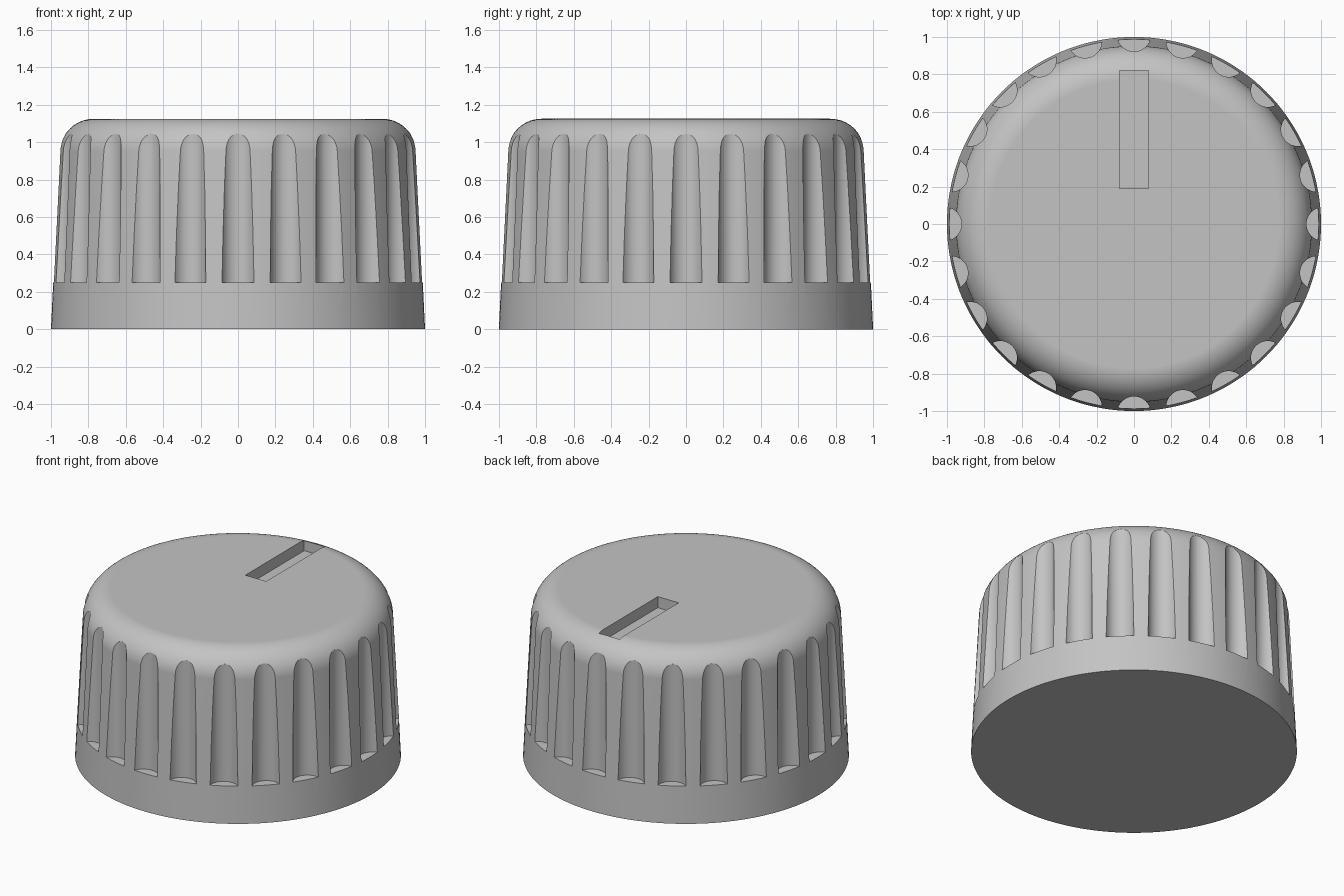
import bpy, bmesh
from math import sin, cos, pi, radians
from mathutils import Matrix

cube = bpy.data.objects.get("Cube")
if cube:
    bpy.data.objects.remove(cube, do_unlink=True)

HEIGHT = 1.125
SEGMENTS = 144
FLUTES = 24

grey = bpy.data.materials.new("plain grey")
grey.use_nodes = True
grey.diffuse_color = (0.55, 0.55, 0.55, 1)
grey.node_tree.nodes["Principled BSDF"].inputs["Base Color"].default_value = (0.55, 0.55, 0.55, 1)


def make_object(name, bm):
    bmesh.ops.recalc_face_normals(bm, faces=bm.faces)
    mesh = bpy.data.meshes.new(name)
    bm.to_mesh(mesh)
    bm.free()
    mesh.materials.append(grey)
    obj = bpy.data.objects.new(name, mesh)
    bpy.context.collection.objects.link(obj)
    return obj


# Knob body: tapered side with a rounded top edge, turned around z
fillet, steps = 0.18, 14
profile = [(1.0, 0.0), (0.988, 0.25)]
for i in range(steps + 1):
    a = radians(3) + (pi / 2 - radians(3)) * i / steps
    profile.append((0.772 + fillet * cos(a), HEIGHT - fillet + fillet * sin(a)))

bm = bmesh.new()
rings = []
for r, z in profile:
    rings.append([bm.verts.new((r * cos(2 * pi * k / SEGMENTS), r * sin(2 * pi * k / SEGMENTS), z))
                  for k in range(SEGMENTS)])
for low, high in zip(rings, rings[1:]):
    for k in range(SEGMENTS):
        n = (k + 1) % SEGMENTS
        bm.faces.new((low[k], low[n], high[n], high[k]))
bm.faces.new(rings[0][::-1])
bm.faces.new(rings[-1])
knob = make_object("knob_body", bm)

# Grip flutes: upright cylinders around the rim
bm = bmesh.new()
for i in range(FLUTES):
    turn = Matrix.Rotation(2 * pi * i / FLUTES, 4, "Z")
    place = turn @ Matrix.Translation((1.012, 0, 0.75))
    bmesh.ops.create_cone(bm, cap_ends=True, segments=40, radius1=0.09,
                          radius2=0.09, depth=1.0, matrix=place)
flute_cutter = make_object("flute_cutter", bm)

# Pointer slot in the top
bm = bmesh.new()
bmesh.ops.create_cube(bm, size=1, matrix=Matrix.Translation((0, 0.505, 1.15))
                      @ Matrix.Diagonal((0.156, 0.63, 0.2, 1)))
slot_cutter = make_object("slot_cutter", bm)

# Cut the flutes and slot
bpy.ops.object.select_all(action="DESELECT")
bpy.context.view_layer.objects.active = knob
knob.select_set(True)
for cutter in (flute_cutter, slot_cutter):
    cutter.hide_render = True
    mod = knob.modifiers.new(cutter.name, "BOOLEAN")
    mod.operation = "DIFFERENCE"
    mod.solver = "EXACT"
    mod.object = cutter
    bpy.ops.object.modifier_apply(modifier=mod.name)
    bpy.data.objects.remove(cutter, do_unlink=True)

# Smooth the curves, keep the cut edges crisp
bpy.ops.object.shade_smooth_by_angle(angle=radians(25))
weighted = knob.modifiers.new("weighted_normals", "WEIGHTED_NORMAL")
weighted.keep_sharp = True
